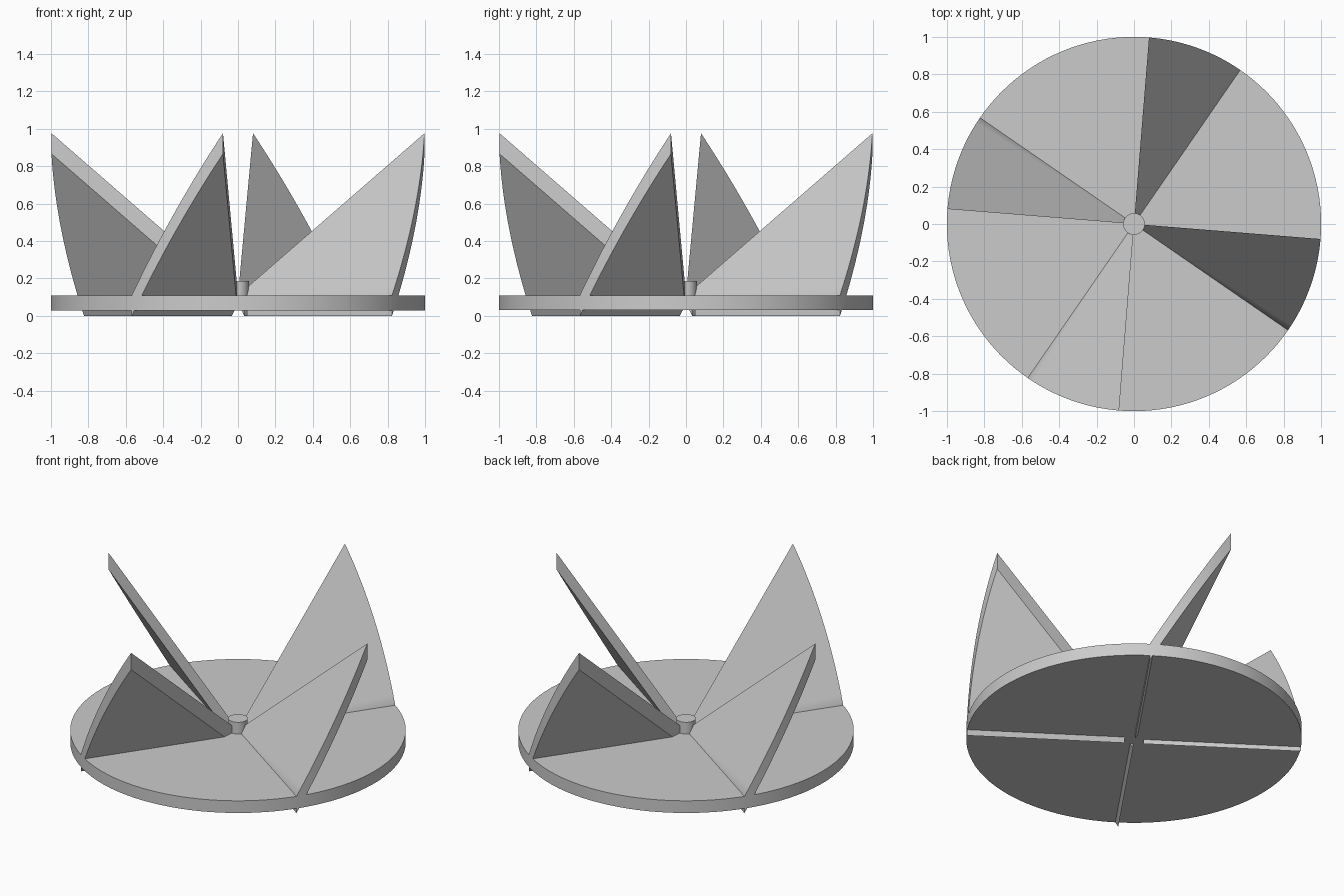
import bpy, bmesh, math

cube = bpy.data.objects.get("Cube")
if cube:
    bpy.data.objects.remove(cube)

RADIUS = 1.0
HUB_RADIUS = 0.058
DISC_BOTTOM, DISC_TOP = 0.03, 0.11
HUB_TOP = 0.187
BASE_ANGLE = math.radians(-34.6)   # where a blade meets the disc
SWEEP = math.radians(30)           # plan angle covered by a blade
PITCH = math.tan(math.radians(60))
STEPS = 16

grey = bpy.data.materials.new("plain grey")
grey.use_nodes = True
colour = (0.6, 0.6, 0.6, 1)
grey.diffuse_color = colour
grey.node_tree.nodes["Principled BSDF"].inputs["Base Color"].default_value = colour


def smooth(obj):
    bpy.ops.object.select_all(action="DESELECT")
    obj.select_set(True)
    bpy.context.view_layer.objects.active = obj
    bpy.ops.object.shade_smooth_by_angle(angle=math.radians(30))


def cylinder(name, radius, bottom, top, sides):
    bpy.ops.mesh.primitive_cylinder_add(
        vertices=sides, radius=radius, depth=top - bottom,
        location=(0, 0, (bottom + top) / 2))
    obj = bpy.context.object
    obj.name = name
    obj.data.materials.append(grey)
    smooth(obj)


def blade_mesh():
    """Pitched slab trimmed to a pie slice, with upright edges."""
    bm = bmesh.new()
    rings = []
    for i in range(STEPS + 1):
        turn = SWEEP * i / STEPS
        ring = []
        for r, lift in ((HUB_RADIUS, 0), (RADIUS, 0), (RADIUS, DISC_TOP), (HUB_RADIUS, DISC_TOP)):
            a = BASE_ANGLE + turn
            z = lift + PITCH * r * math.sin(turn)
            ring.append(bm.verts.new((r * math.cos(a), r * math.sin(a), z)))
        rings.append(ring)
    for near, far in zip(rings, rings[1:]):
        for k in range(4):
            n = (k + 1) % 4
            bm.faces.new((near[k], near[n], far[n], far[k]))
    bm.faces.new(rings[0])
    bm.faces.new(rings[-1])
    bmesh.ops.recalc_face_normals(bm, faces=bm.faces)
    mesh = bpy.data.meshes.new("blade")
    bm.to_mesh(mesh)
    bm.free()
    mesh.materials.append(grey)
    return mesh


# Round base and central hub
cylinder("base_disc", RADIUS, DISC_BOTTOM, DISC_TOP, 128)
cylinder("hub", HUB_RADIUS, DISC_BOTTOM, HUB_TOP, 48)

# Four identical pitched blades around the hub
mesh = blade_mesh()
for i, side in enumerate(("left", "back", "right", "front")):
    blade = bpy.data.objects.new(side + "_blade", mesh)
    blade.rotation_euler.z = i * math.pi / 2
    bpy.context.collection.objects.link(blade)
    if i == 0:
        smooth(blade)
